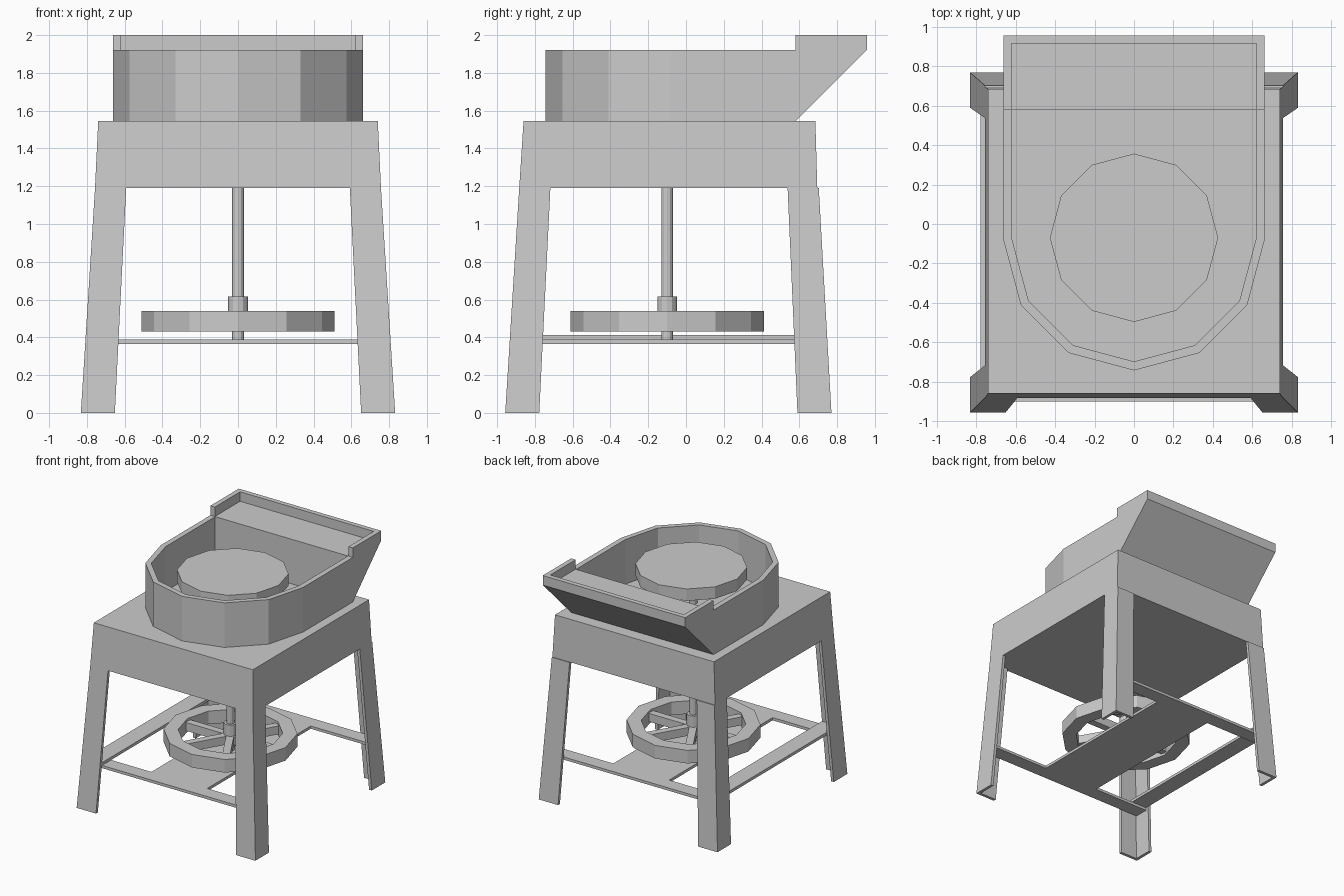
import bpy, bmesh
from math import cos, sin, pi, radians
from mathutils import Matrix

if "Cube" in bpy.data.objects:
    bpy.data.objects.remove(bpy.data.objects["Cube"])


def finish(name, bm):
    bmesh.ops.recalc_face_normals(bm, faces=bm.faces)
    me = bpy.data.meshes.new(name)
    bm.to_mesh(me)
    bm.free()
    ob = bpy.data.objects.new(name, me)
    bpy.context.collection.objects.link(ob)
    return ob


def loft(name, low, high):
    """Solid between two matching loops of 3D points."""
    bm = bmesh.new()
    a = [bm.verts.new(p) for p in low]
    b = [bm.verts.new(p) for p in high]
    bm.faces.new(a)
    bm.faces.new(b)
    n = len(a)
    for i in range(n):
        j = (i + 1) % n
        bm.faces.new((a[i], a[j], b[j], b[i]))
    return finish(name, bm)


def prism(name, pts, z0, z1):
    return loft(name, [(x, y, z0) for x, y in pts], [(x, y, z1) for x, y in pts])


def rect(x0, x1, y0, y1):
    return [(x0, y0), (x1, y0), (x1, y1), (x0, y1)]


def ngon(r, n, cy):
    return [(r * cos(2 * pi * i / n), cy + r * sin(2 * pi * i / n)) for i in range(n)]


def band(name, outer, inner, z0, z1, closed=True):
    """Wall between two outlines, closed into a ring or left open."""
    bm = bmesh.new()
    rows = [[bm.verts.new((x, y, z)) for x, y in pts]
            for pts, z in ((outer, z0), (outer, z1), (inner, z1), (inner, z0))]
    n = len(outer)
    for i in range(n if closed else n - 1):
        j = (i + 1) % n
        for k in range(4):
            p, q = rows[k], rows[(k + 1) % 4]
            bm.faces.new((p[i], p[j], q[j], q[i]))
    if not closed:
        for i in (0, n - 1):
            bm.faces.new([r[i] for r in rows])
    return finish(name, bm)


# Tabletop with deep tapered apron
loft("table_box",
     [(x, y, 1.19) for x, y in rect(-.757, .757, -.883, .695)],
     [(x, y, 1.545) for x, y in rect(-.74, .74, -.86, .685)])


# Splayed angle-section legs
def leg_section(x, y, w, sx, sy, z, t=.025):
    pts = [(0, 0), (w, 0), (w, t), (t, t), (t, w), (0, w)]
    return [(sx * (x - a), y - sy * b, z) for a, b in pts]


for side, sx in (("left", -1), ("right", 1)):
    for end, sy, y0, y1 in (("front", -1, -.957, -.883), ("back", 1, .77, .703)):
        loft(f"{end}_{side}_leg",
             leg_section(.832, y0, .18, sx, sy, 0),
             leg_section(.757, y1, .165, sx, sy, 1.19))

# Stretchers and bearing board
prism("front_stretcher", rect(-.78, .78, -.90, -.78), .365, .388)
prism("back_stretcher", rect(-.78, .78, .595, .715), .365, .388)
prism("left_stretcher", rect(-.78, -.635, -.90, .715), .388, .412)
prism("bearing_board", rect(-.26, .26, -.78, .595), .365, .388)

# Flywheel with hub and spokes
AX = -.10
band("flywheel_rim", ngon(.512, 12, AX), ngon(.40, 12, AX), .43, .54)
prism("flywheel_hub", ngon(.052, 12, AX), .43, .615)
for i in range(6):
    spoke = prism(f"spoke_{i + 1}", rect(.03, .41, -.03, .03), .45, .52)
    spoke.data.transform(Matrix.Translation((0, AX, 0)) @ Matrix.Rotation(radians(60 * i), 4, 'Z'))
prism("shaft", ngon(.031, 12, AX), .388, 1.80)

# Throwing head
prism("wheel_head", ngon(.427, 12, -.07), 1.77, 1.87)


# U-shaped splash tray wall
def u_outline(r):
    arc = [(r * cos(pi + pi * i / 6), -.08 + r * sin(pi + pi * i / 6)) for i in range(7)]
    return [(-r, .58)] + arc + [(r, .58)]


band("tray_wall", u_outline(.663), u_outline(.618), 1.545, 1.92, closed=False)

# Wedge-shaped rear shelf with raised rim
wedge = [(.58, 1.545), (.957, 1.92), (.58, 1.92)]
loft("rear_shelf", [(-.663, y, z) for y, z in wedge], [(.663, y, z) for y, z in wedge])
band("shelf_rim",
     [(-.663, .58), (-.663, .957), (.663, .957), (.663, .58)],
     [(-.622, .58), (-.622, .916), (.622, .916), (.622, .58)], 1.92, 2.0, closed=False)
